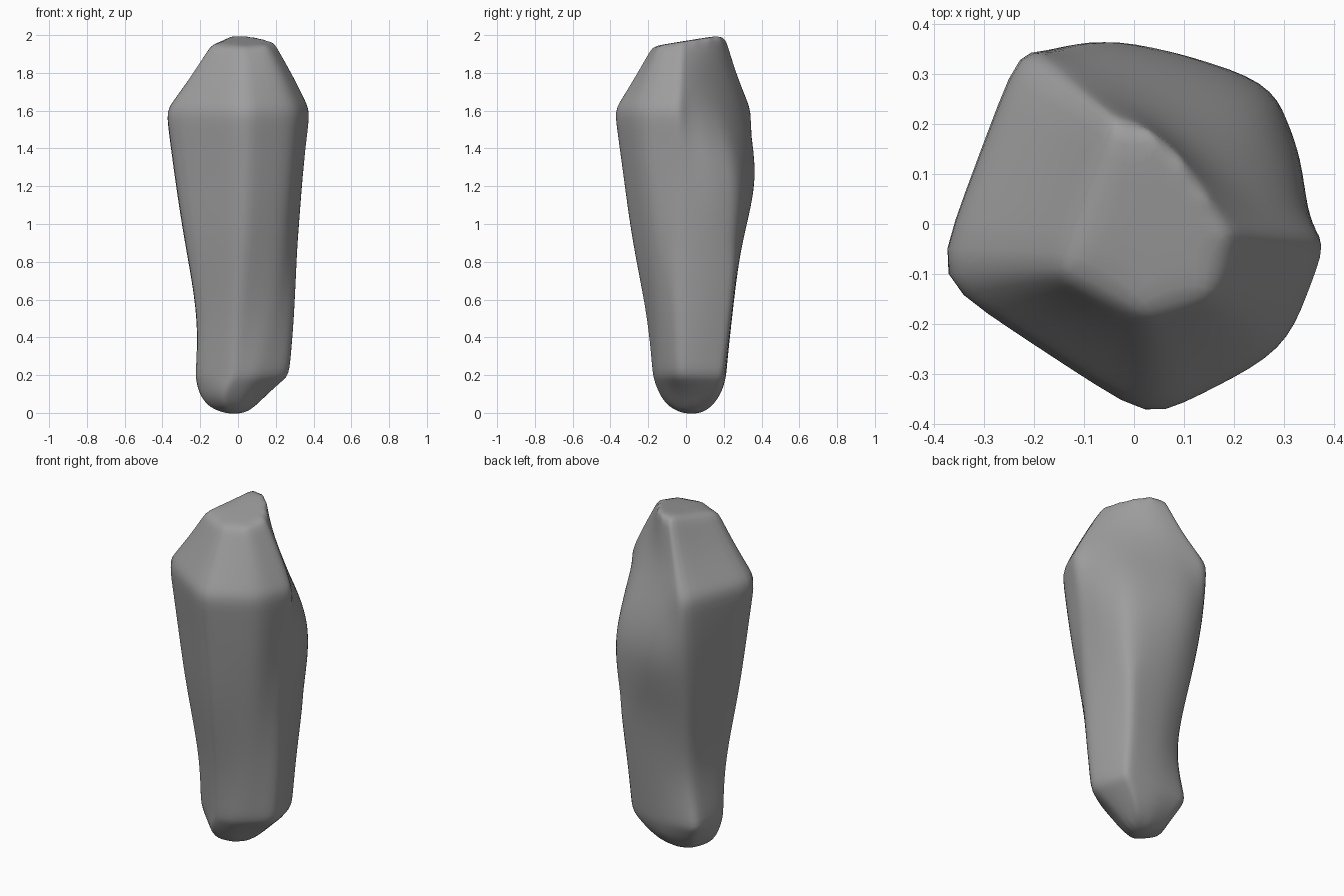
import bpy
import bmesh

default_cube = bpy.data.objects.get("Cube")
if default_cube:
    bpy.data.objects.remove(default_cube, do_unlink=True)

# Stone cross-sections in hundredths, from the foot to the crown.
# Corners run: left, front, front_right, right, right_back, back_right, back, back_left.
SECTIONS = [
    (9, [(-22, 0), (-9, -15), (4, -11), (14, 0), (15, 8), (13, 17), (1, 20), (-15, 15)]),
    (20, [(-23, -4), (-3, -18), (10, -16), (28, -5), (26, 8), (22, 20), (1, 22), (-21, 20)]),
    (50, [(-22, -7), (-1, -21), (18, -15), (31, -5), (28, 11), (22, 24), (0, 25), (-14, 17)]),
    (90, [(-30, -10), (2, -30), (24, -19), (32, -5), (30, 12), (26, 28), (-3, 30), (-20, 25)]),
    (126, [(-36, -10), (3, -35), (29, -23), (34, -3), (35, 15), (30, 30), (-7, 44), (-23, 32)]),
    (160, [(-41, -11), (3, -40), (31, -26), (39, -4), (32, 6), (19, 19), (-4, 31), (-23, 36)]),
    (178, [(-27, -10), (3, -28), (24, -20), (30, -3), (23, 5), (13, 13), (1, 23), (-13, 28)]),
    (197, [(-15, -10), (2, -18), (16, -15), (19, -2), (15, 5), (10, 13), (4, 19), (-4, 21)]),
]
LEFT, FRONT, FRONT_RIGHT, RIGHT, RIGHT_BACK, BACK_RIGHT, BACK, BACK_LEFT = range(8)
FIRM_COLUMNS = {LEFT, FRONT, BACK_LEFT}
SOFT_CREASE, FIRM_CREASE = 0.27, 0.42
CROWN_TILT = 0.16


def add_ring(bm, height, corners, tilt=0.0):
    return [bm.verts.new((x / 100, y / 100, (height + tilt * y) / 100))
            for x, y in corners]


def bridge(bm, lower, upper):
    count = len(lower)
    for i in range(count):
        j = (i + 1) % count
        bm.faces.new((lower[i], lower[j], upper[j], upper[i]))


# Faceted cage, with a small foot and a tilted crown
bm = bmesh.new()
small_foot = [(x * 0.45 - 2, y * 0.45 + 1) for x, y in SECTIONS[0][1]]
rings = [add_ring(bm, -1, small_foot)]
for height, corners in SECTIONS[:-1]:
    rings.append(add_ring(bm, height, corners))
rings.append(add_ring(bm, *SECTIONS[-1], CROWN_TILT))
for lower, upper in zip(rings, rings[1:]):
    bridge(bm, lower, upper)
bm.faces.new(list(reversed(rings[0])))
bm.faces.new(rings[-1])

# Worn edges: firm along ridges, shoulder, foot and crown
crease = bm.edges.layers.float.new("crease_edge")


def crease_between(a, b, amount):
    bm.edges.get((a, b))[crease] = amount


shoulder = rings[6]
for level, (lower, upper) in enumerate(zip(rings, rings[1:])):
    firm = set(FIRM_COLUMNS)
    firm.add(BACK_RIGHT if level < 4 else RIGHT)
    soft = {FRONT_RIGHT, RIGHT}
    if level in (4, 5):
        soft.update((RIGHT_BACK, BACK_RIGHT))
    for column in firm | soft:
        crease_between(lower[column], upper[column],
                       FIRM_CREASE if column in firm else SOFT_CREASE)
for ring in (rings[2], rings[-1]):
    for column in range(len(ring)):
        crease_between(ring[column - 1], ring[column], FIRM_CREASE)
for column in (FRONT, FRONT_RIGHT, RIGHT, LEFT):
    crease_between(shoulder[column - 1], shoulder[column], FIRM_CREASE)

mesh = bpy.data.meshes.new("standing_stone")
bm.to_mesh(mesh)
bm.free()
stone = bpy.data.objects.new("standing_stone", mesh)
bpy.context.scene.collection.objects.link(stone)

# Rounded, smooth surface
rounding = stone.modifiers.new("rounding", "SUBSURF")
rounding.levels = rounding.render_levels = 3
for face in mesh.polygons:
    face.use_smooth = True

# Plain grey stone
grey = bpy.data.materials.new("stone_grey")
grey.use_nodes = True
colour = (0.34, 0.34, 0.34, 1)
grey.diffuse_color = colour
grey.node_tree.nodes["Principled BSDF"].inputs["Base Color"].default_value = colour
mesh.materials.append(grey)
